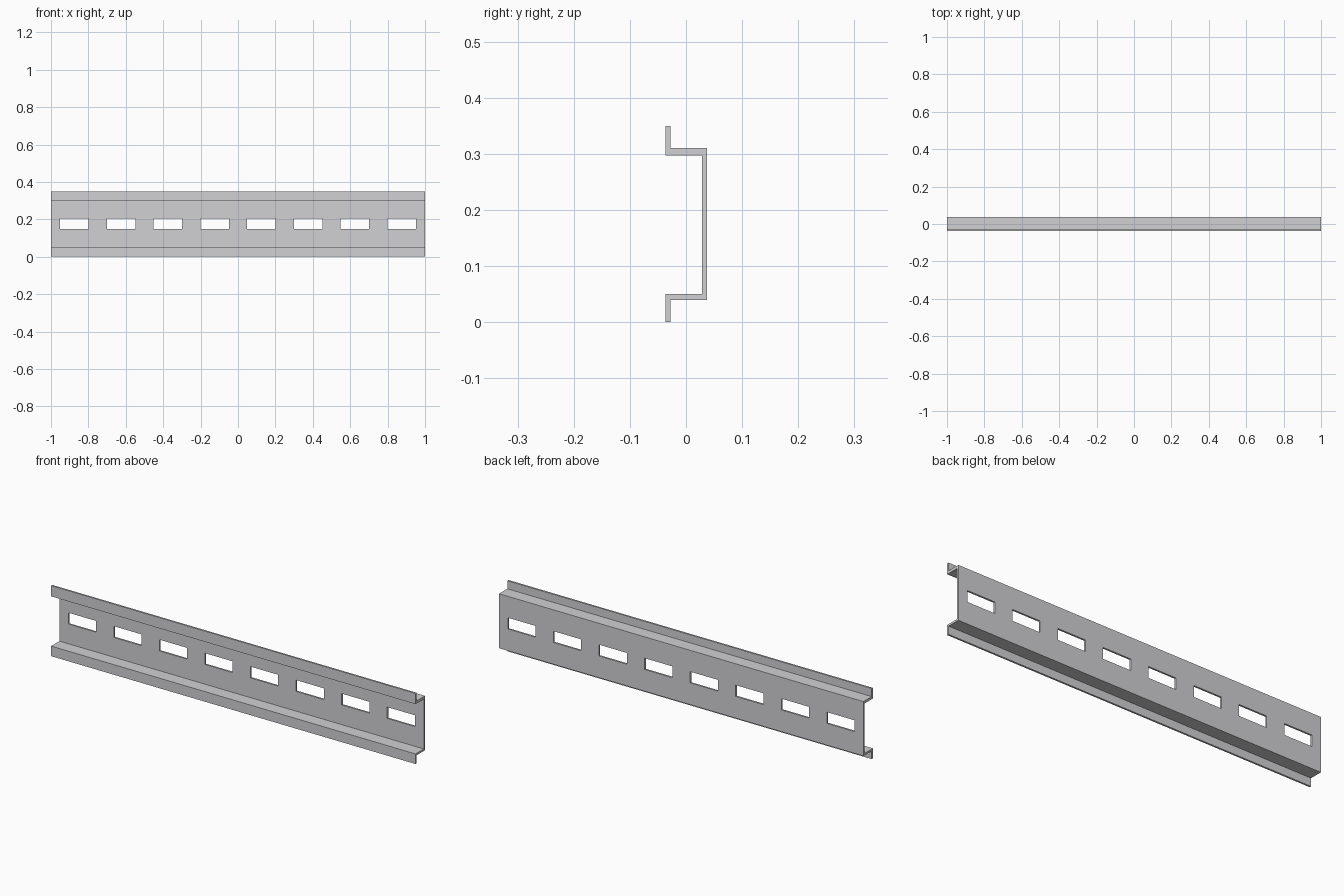
import bpy
import bmesh

cube = bpy.data.objects.get("Cube")
if cube:
    bpy.data.objects.remove(cube, do_unlink=True)

steel = bpy.data.materials.new("light grey steel")
steel.use_nodes = True
colour = (0.64, 0.64, 0.66, 1)
steel.diffuse_color = colour
steel.node_tree.nodes["Principled BSDF"].inputs["Base Color"].default_value = colour


def make_object(name, bm):
    bmesh.ops.recalc_face_normals(bm, faces=bm.faces)
    mesh = bpy.data.meshes.new(name)
    bm.to_mesh(mesh)
    bm.free()
    mesh.materials.append(steel)
    obj = bpy.data.objects.new(name, mesh)
    bpy.context.collection.objects.link(obj)
    return obj


def sweep(name, profile):
    """Sweep a (y, z) cross-section along the full length."""
    bm = bmesh.new()
    end = bm.faces.new([bm.verts.new((-1, y, z)) for y, z in profile])
    swept = bmesh.ops.extrude_face_region(bm, geom=[end])["geom"]
    bmesh.ops.translate(bm, vec=(2, 0, 0),
                        verts=[v for v in swept if isinstance(v, bmesh.types.BMVert)])
    return make_object(name, bm)


# Channel: web at the back with an upper and a lower ledge
FRONT, BACK, WALL = -0.0365, 0.0372, 0.009
LOW, LOW_IN, HIGH_IN, HIGH, TOP = 0.04, 0.05, 0.297, 0.31, 0.35
channel = sweep("channel", [
    (FRONT, LOW), (BACK, LOW), (BACK, HIGH), (FRONT, HIGH),
    (FRONT, HIGH_IN), (BACK - WALL, HIGH_IN), (BACK - WALL, LOW_IN), (FRONT, LOW_IN),
])

# Flanges along the front edges
for name, bottom, top in (("lower_flange", 0, LOW), ("upper_flange", HIGH, TOP)):
    sweep(name, [(FRONT, bottom), (FRONT + WALL, bottom), (FRONT + WALL, top), (FRONT, top)])

# Row of rectangular slots through the web
SLOTS, PITCH = 8, 0.25
bm = bmesh.new()
for i in range(SLOTS):
    verts = bmesh.ops.create_cube(bm, size=1)["verts"]
    bmesh.ops.scale(bm, vec=(0.152, 0.04, 0.056), verts=verts)
    bmesh.ops.translate(bm, vec=((i - (SLOTS - 1) / 2) * PITCH, BACK - WALL / 2, 0.176),
                        verts=verts)
cutter = make_object("slot_cutter", bm)
cutter.hide_render = True

cut = channel.modifiers.new("slots", "BOOLEAN")
cut.operation = "DIFFERENCE"
cut.solver = "EXACT"
cut.object = cutter

# Bake the slots into the channel and discard the cutter
depsgraph = bpy.context.evaluated_depsgraph_get()
slotted = bpy.data.meshes.new_from_object(channel.evaluated_get(depsgraph))
channel.modifiers.clear()
channel.data = slotted
bpy.data.objects.remove(cutter, do_unlink=True)
